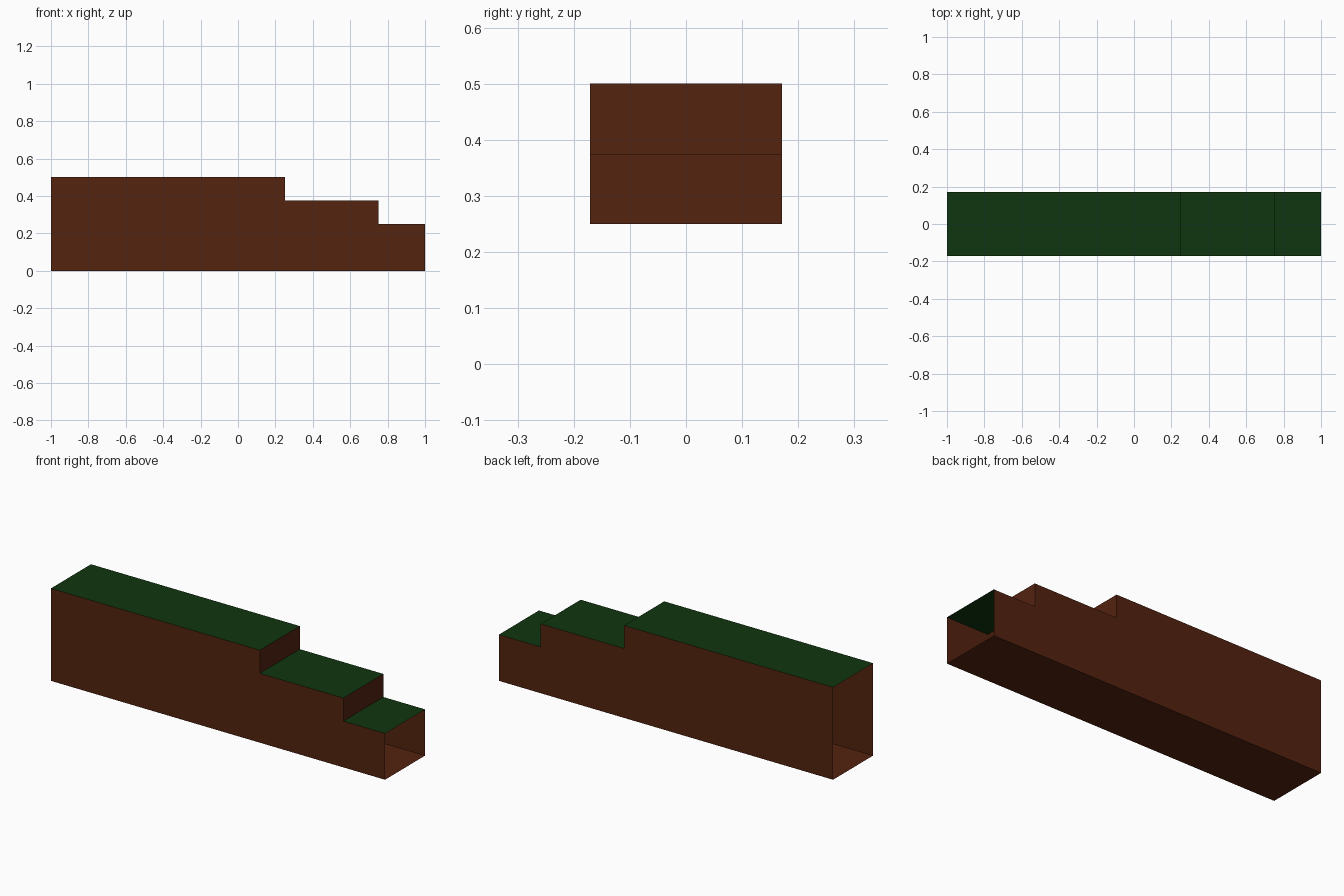
import bpy
import bmesh

cube = bpy.data.objects.get("Cube")
if cube:
    bpy.data.objects.remove(cube, do_unlink=True)


def make_material(name, colour):
    mat = bpy.data.materials.new(name)
    mat.use_nodes = True
    mat.diffuse_color = colour
    mat.node_tree.nodes["Principled BSDF"].inputs["Base Color"].default_value = colour
    return mat


EARTH, GRASS = 0, 1
materials = [
    make_material("earth brown", (0.088, 0.017, 0.005, 1)),
    make_material("grass green", (0.005, 0.036, 0.005, 1)),
]

HALF_WIDTH = 0.171
# Each step: right end and height, from the lowest to the highest
STEPS = [(1.0, 0.25), (0.75, 0.375), (0.25, 0.5)]

# Stepped outline, counter-clockwise as seen from the front
profile = [(-1.0, 0.0), (1.0, 0.0)]
floor = None
for end, height in STEPS:
    if floor is not None:
        profile.append((end, floor))
    profile.append((end, height))
    floor = height
profile.append((-1.0, floor))

bm = bmesh.new()
front = [bm.verts.new((x, -HALF_WIDTH, z)) for x, z in profile]
back = [bm.verts.new((x, HALF_WIDTH, z)) for x, z in profile]

# Front and back walls
bm.faces.new(front)
bm.faces.new(back[::-1])

# Base, treads and risers; both ends of the block stay open
for i, (x, z) in enumerate(profile):
    j = (i + 1) % len(profile)
    if x == profile[j][0] and abs(x) == 1.0:
        continue
    bm.faces.new((front[j], front[i], back[i], back[j]))

# Grass on every upward face, earth elsewhere
bm.normal_update()
for face in bm.faces:
    face.material_index = GRASS if face.normal.z > 0.5 else EARTH

mesh = bpy.data.meshes.new("stepped_ground")
bm.to_mesh(mesh)
bm.free()
for mat in materials:
    mesh.materials.append(mat)
ground = bpy.data.objects.new("stepped_ground", mesh)
bpy.context.scene.collection.objects.link(ground)
